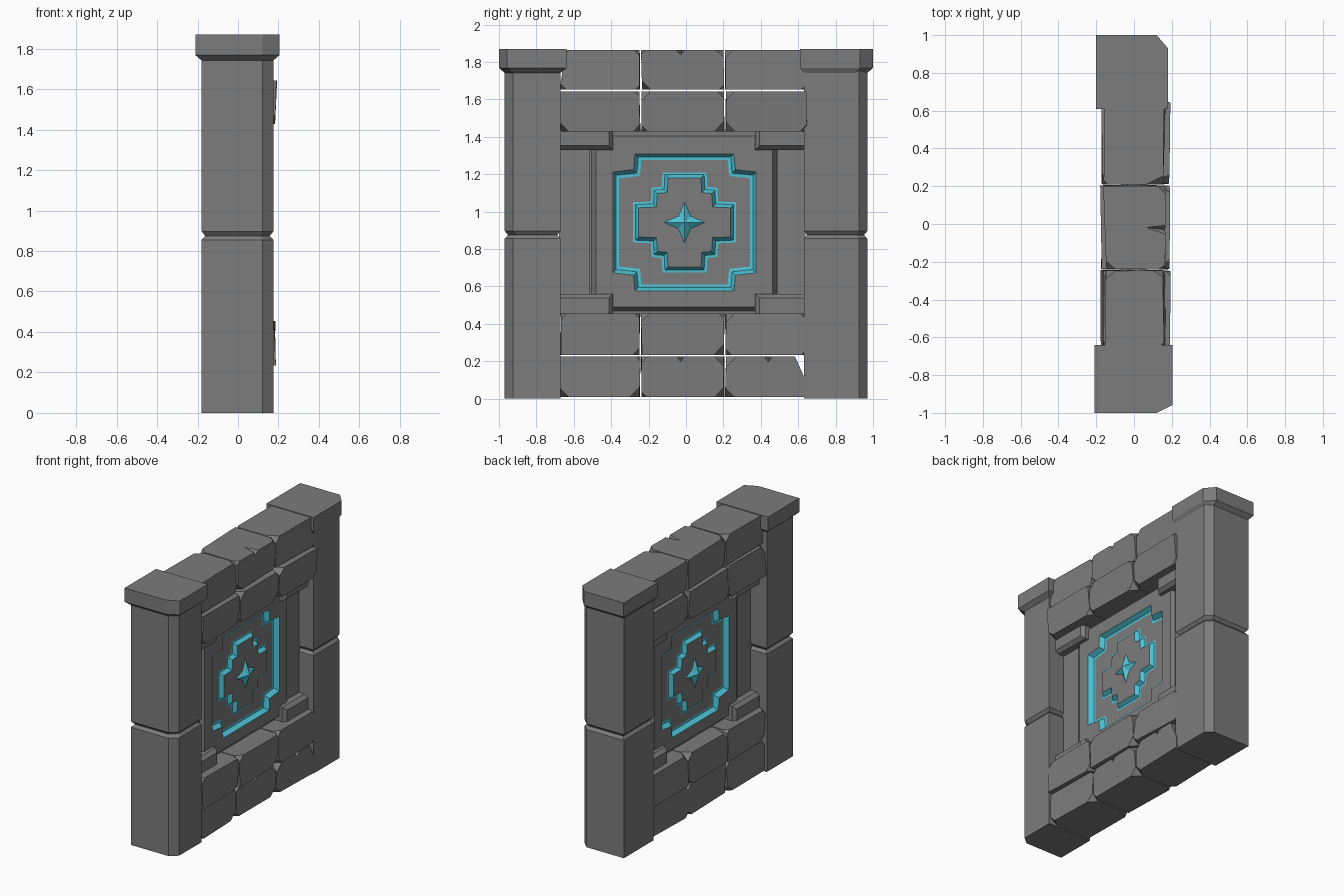
import bpy, bmesh, random
from mathutils import Vector

if "Cube" in bpy.data.objects:
    bpy.data.objects.remove(bpy.data.objects["Cube"])

random.seed(4)
CY, CZ = -0.008, 0.942          # centre of the carved panel
HI, LO = 0.07, 0.034            # panel face and recessed floor


def material(name, col):
    m = bpy.data.materials.new(name)
    m.diffuse_color = (*col, 1)
    m.use_nodes = True
    m.node_tree.nodes["Principled BSDF"].inputs["Base Color"].default_value = m.diffuse_color
    return m


cyan = material("cyan", (0.08, 0.55, 0.68))
grey = material("dark_stone", (0.2, 0.2, 0.2))


def finish(bm, name, mat=grey, carving=False):
    if carving:                 # open front surface: make it face +x
        for f in bm.faces:
            f.normal_update()
            if f.normal.x < 0:
                f.normal_flip()
    else:
        bmesh.ops.recalc_face_normals(bm, faces=bm.faces)
    me = bpy.data.meshes.new(name)
    bm.to_mesh(me)
    bm.free()
    me.materials.append(mat)
    ob = bpy.data.objects.new(name, me)
    bpy.context.collection.objects.link(ob)
    if carving:                 # same carving on the -x side
        ob.modifiers.new("mirror", 'MIRROR').use_mirror_merge = False
    return ob


def loft(name, rings, mat=grey, carving=False):
    """Skin through rings of equal point count, capped unless a carving."""
    bm = bmesh.new()
    loops = [[bm.verts.new(p) for p in r] for r in rings]
    for a, b in zip(loops, loops[1:]):
        for i in range(len(a)):
            bm.faces.new((a[i - 1], a[i], b[i], b[i - 1]))
    if not carving:
        bm.faces.new(loops[0])
        bm.faces.new(loops[-1])
    return finish(bm, name, mat, carving)


def box_bm(x0, x1, y0, y1, z0, z1):
    bm = bmesh.new()
    bmesh.ops.create_cube(bm, size=1)
    for v in bm.verts:
        v.co = Vector((x1 if v.co.x > 0 else x0, y1 if v.co.y > 0 else y0,
                       z1 if v.co.z > 0 else z0))
    return bm


def slice_off(bm, co, no):
    """Cut away the +normal side and close the hole."""
    res = bmesh.ops.bisect_plane(bm, geom=bm.verts[:] + bm.edges[:] + bm.faces[:],
                                 plane_co=co, plane_no=no, clear_outer=True)
    edges = [e for e in res['geom_cut'] if isinstance(e, bmesh.types.BMEdge)]
    if edges:
        bmesh.ops.contextual_create(bm, geom=edges)


# Pillars with a grooved joint and a flared cap, chamfered on the outer +x corner
def section(s, x0, x1, yin, yout, z, c, d=0.0):
    x0, x1, yin, yout = x0 + d, x1 - d, yin + d, yout - d
    pts = [(x0, yout), (0.12 - d * .5, yout), (x1, yout - c), (x1, yin), (x0, yin)]
    return [(x, s * y, z) for x, y in pts]


for s, side, px, yin, cin, cx0, cx1, c in ((-1, "left", .175, .67, .64, -.21, .205, .042),
                                           (1, "right", .166, .63, .61, -.20, .18, .07)):
    loft(side + "_pillar", [section(s, -.18, px, yin, .97, z, .045, d) for z, d in
                            ((0, 0), (.855, 0), (.875, .018), (.897, 0), (1.76, 0))])
    loft(side + "_cap", [section(s, -.18, px, yin, .97, 1.742, c),
                         section(s, cx0, cx1, cin, 1.0, 1.768, c),
                         section(s, cx0, cx1, cin, 1.0, 1.87, c)])


# Rough stone blocks with chipped corners
def brick(name, y0, y1, z0, z1, back, front, cuts):
    bm = box_bm(-back, front, y0, y1, z0, z1)
    mid = Vector((0, (y0 + y1) / 2, (z0 + z1) / 2))
    for v in bm.verts:
        v.co.x += random.uniform(-.014, .010)
        v.co.y += random.uniform(-.004, .004)
    for p in random.sample([v.co.copy() for v in bm.verts], 6):
        no = Vector([1 if o > 0 else -1 for o in p - mid])
        no.x *= random.uniform(.5, 1.1)
        no.normalize()
        slice_off(bm, p - no * random.uniform(.012, .032), no)
    for co, no in cuts:
        slice_off(bm, co, no)
    return finish(bm, name)


rows = (("bottom", .008, .225, .155, .162), ("lower", .233, .455, .162, .178),
        ("upper", 1.428, 1.642, .165, .185), ("top", 1.652, 1.865, .155, .160))
spans = ((-.67, -.246), (-.238, .204), (.212, .645))
special = {("bottom", 2): [((0, .585, .22), (0, .19, .085))],
           ("top", 0): [((0, -.64, 1.865), (0, -.17, .03))]}
stones = {}
for row, z0, z1, back, front in rows:
    for i, (y0, y1) in enumerate(spans):
        stones[row, i] = brick(f"{row}_stone_{i + 1}", y0, y1, z0, z1, back, front,
                               special.get((row, i), ()))


# Wedge notches broken out of some top edges
for key, y, z in ((("top", 1), -.04, 1.865), (("bottom", 1), -.04, .225),
                  (("bottom", 2), .43, .225)):
    ob = stones[key]
    bm = bmesh.new()
    top = [bm.verts.new(p) for p in ((-.01, y + .03, z + .02), (.25, y - .06, z + .02),
                                     (.25, y + .06, z + .02))]
    tip = bm.verts.new((.25, y, z - .05))
    bm.faces.new(top)
    for i in range(3):
        bm.faces.new((top[i], top[i - 1], tip))
    cutter = finish(bm, "notch_cutter")
    cutter.hide_render = True
    m = ob.modifiers.new("notch", 'BOOLEAN')
    m.operation, m.object, m.solver = 'DIFFERENCE', cutter, 'EXACT'
    bpy.context.view_layer.objects.active = ob
    bpy.ops.object.modifier_apply(modifier=m.name)
    bpy.data.objects.remove(cutter)

# Recessed core and side strips around the panel
finish(box_bm(-LO, LO, -.68, .64, .44, 1.44), "panel_core")
finish(box_bm(-.05, .05, -.68, -.515, .45, 1.44), "left_strip")
finish(box_bm(-.05, .05, .487, .64, .45, 1.44), "right_strip")

# Corner blocks framing the panel, bevelled towards it
for yn, side, ya, yb in ((1, "left", -.68, -.39), (-1, "right", .37, .64)):
    for zn, lvl, za, zb in ((1, "lower", .45, .56), (-1, "upper", 1.33, 1.435)):
        def ring(x, d):
            y0, y1 = (ya, yb - d) if yn > 0 else (ya + d, yb)
            z0, z1 = (za, zb - d) if zn > 0 else (za + d, zb)
            return [(x, y0, z0), (x, y1, z0), (x, y1, z1), (x, y0, z1)]
        loft(f"{lvl}_{side}_corner_block",
             [ring(-.12, .022), ring(-.095, 0), ring(.095, 0), ring(.12, .022)])

# Carved panel: stepped outlines given by one quadrant
OUTER = [(.383, .27), (.272, .282), (.265, .367)]
INNER = [(.275, .108), (.18, .112), (.175, .185), (.122, .19), (.118, .268)]


def outline(quad, x, d=0.0):
    q = [(y - d, z - d) for y, z in quad]
    r = q[::-1]
    pts = q + [(-y, z) for y, z in r] + [(-y, -z) for y, z in q] + [(y, -z) for y, z in r]
    return [(x, CY + y, CZ + z) for y, z in pts]


# Glowing bands: a steep step plus a flat strip on the floor
loft("outer_glow_band", [outline(OUTER, HI), outline(OUTER, LO + .003, .018),
                         outline(OUTER, LO + .002, .034)], cyan, True)
loft("inner_glow_band", [outline(INNER, LO + .002), outline(INNER, LO + .003, .013),
                         outline(INNER, HI - .006, .03)], cyan, True)

# Raised centre plate
bm = bmesh.new()
bm.faces.new([bm.verts.new(p) for p in outline(INNER, HI - .006, .03)])
finish(bm, "centre_plate", grey, True)


# Panel plate with a stepped opening, and its sloping rim
def rect(x, d):
    return [(x, y, z) for y, z in ((-.482 - d, .49 - d), (.462 + d, .49 - d),
                                   (.462 + d, 1.405 + d), (-.482 - d, 1.405 + d))]


bm = bmesh.new()
edges = []
for pts in (rect(HI, 0), outline(OUTER, HI)):
    vs = [bm.verts.new(p) for p in pts]
    edges += [bm.edges.new((vs[i - 1], vs[i])) for i in range(len(vs))]
bmesh.ops.triangle_fill(bm, edges=edges, use_beauty=True, normal=(1, 0, 0))
finish(bm, "panel_plate", grey, True)
loft("panel_rim", [rect(HI, 0), rect(LO, .022)], grey, True)

# Four-pointed star in the middle
star = [(HI - .006, CY + y, CZ + z) for y, z in
        ((.11, 0), (.033, .033), (0, .11), (-.033, .033),
         (-.11, 0), (-.033, -.033), (0, -.11), (.033, -.033))]
loft("star", [star, [(HI + .03, CY + y * .001, CZ + z * .001) for _, y, z in
                     [(0, p[1] - CY, p[2] - CZ) for p in star]]], cyan, True)
